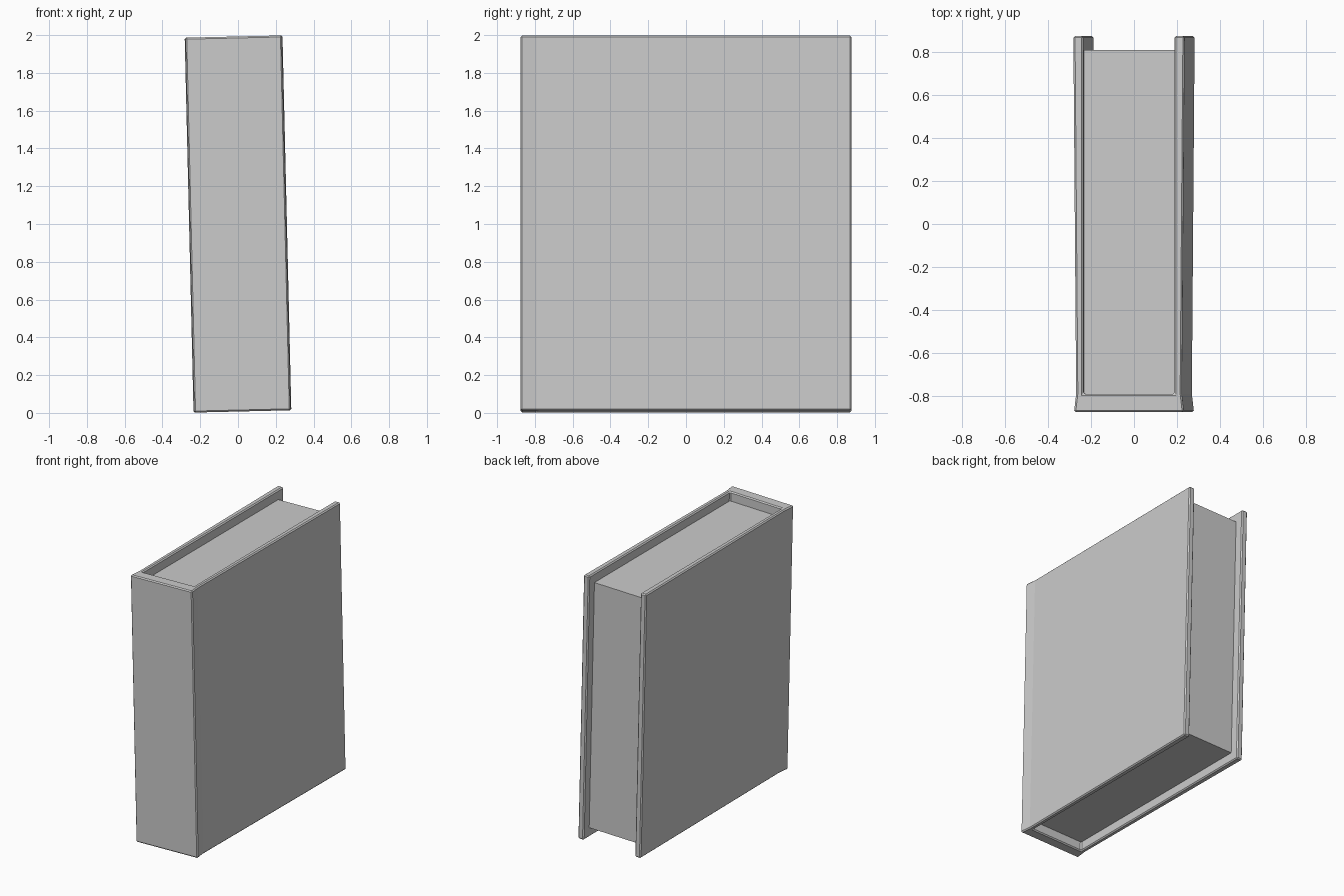
import bpy, bmesh, math
from mathutils import Matrix, Vector

cube = bpy.data.objects.get("Cube")
if cube:
    bpy.data.objects.remove(cube, do_unlink=True)

HEIGHT = 1.985
PAGE_INSET = 0.07
INNER = 0.212          # half the gap between the covers
TILT = Matrix.Rotation(math.radians(-1.35), 4, 'Y')

grey = bpy.data.materials.new("plain grey")
grey.use_nodes = True
colour = (0.6, 0.6, 0.6, 1)
grey.diffuse_color = colour
grey.node_tree.nodes["Principled BSDF"].inputs["Base Color"].default_value = colour


def extrude_outline(name, outline, z0, z1, bevel=0):
    """Extrude a plan outline upwards, lean it and give it a chamfer."""
    bm = bmesh.new()
    face = bm.faces.new([bm.verts.new((x, y, z0)) for x, y in outline])
    top = bmesh.ops.extrude_face_region(bm, geom=[face])["geom"]
    moved = [v for v in top if isinstance(v, bmesh.types.BMVert)]
    bmesh.ops.translate(bm, verts=moved, vec=(0, 0, z1 - z0))
    bmesh.ops.recalc_face_normals(bm, faces=bm.faces)
    bm.transform(Matrix.Translation((0, 0, 1)) @ TILT)
    mesh = bpy.data.meshes.new(name)
    bm.to_mesh(mesh)
    bm.free()
    mesh.materials.append(grey)
    obj = bpy.data.objects.new(name, mesh)
    bpy.context.collection.objects.link(obj)
    if bevel:
        mod = obj.modifiers.new("chamfer", 'BEVEL')
        mod.width = bevel
        mod.segments = 1
        mod.limit_method = 'ANGLE'
        mod.angle_limit = math.radians(30)
    return obj


# Cover and flared spine: one U-shaped outline, mirrored across x
half = [(0.256, -0.875), (0.246, -0.79), (0.259, 0.875),
        (INNER, 0.875), (INNER, -0.79)]
outline = half + [(-x, y) for x, y in reversed(half)]
extrude_outline("cover", outline, -HEIGHT / 2, HEIGHT / 2, 0.008)

# Page block, set back from the cover edges
w = INNER + 0.002
pages = [(-w, -0.795), (w, -0.795), (w, 0.81), (-w, 0.81)]
extrude_outline("pages", pages, PAGE_INSET - HEIGHT / 2, HEIGHT / 2 - PAGE_INSET)
